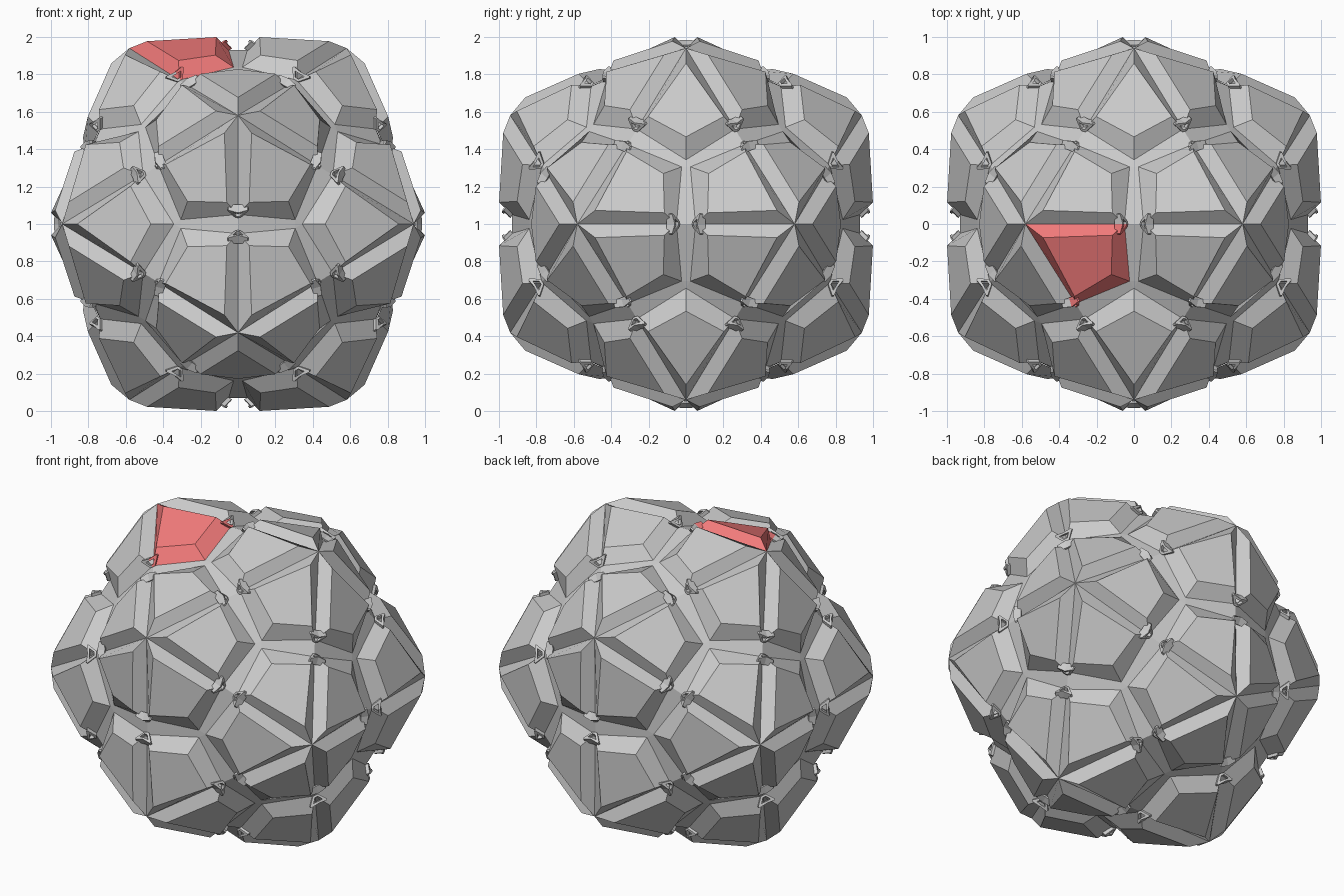
import bpy, bmesh, math
from mathutils import Vector, Matrix

if "Cube" in bpy.data.objects:
    bpy.data.objects.remove(bpy.data.objects["Cube"])

CENTRE = Vector((0, 0, 1))
STEP = math.radians(72)
HALF = math.radians(36)


def polar(r, ang, h):
    return Vector((r * math.cos(ang), r * math.sin(ang), h))


# one kite panel, in a frame whose z axis is the five-fold axis
MIRROR = (Matrix.Rotation(HALF, 3, 'Z') @ Matrix.Diagonal((1, -1, 1)) @ Matrix.Rotation(-HALF, 3, 'Z'))
A = Vector((0, 0, 1.105))            # pyramid tip
M1 = Vector((0.447, 0, 0.82))        # edge midpoint
M2 = MIRROR @ M1
V = polar(0.52, HALF, 0.725)         # pentagon corner
P0 = polar(0.124, HALF, 1.087)       # raised plateau corners
P1 = Vector((0.427, 0.06, 0.911))
P2 = polar(0.459, HALF, 0.832)
P3 = MIRROR @ P1


def add_half_clip(bm, mirrored):
    """Half of the small ring clip straddling the groove at an edge midpoint."""
    outline = [(0, .868), (.05, .874), (.056, .866), (.016, .815), (0, .815),
               (0, .829), (.010, .829), (.030, .856), (0, .856)]
    loops = []
    for depth in (0.415, 0.466):
        pts = [Vector((depth - (0.25 * y if depth > .44 else 0), y, h)) for y, h in outline]
        loops.append([bm.verts.new(MIRROR @ p if mirrored else p) for p in pts])
    back, front = loops
    n = len(outline)
    for i in range(n):
        j = (i + 1) % n
        bm.faces.new((back[i], back[j], front[j], front[i]))
    bm.faces.new(front)
    bm.faces.new(back[::-1])


def kite_mesh():
    bm = bmesh.new()
    v = [bm.verts.new(p) for p in (A, M1, V, M2, P0, P1, P2, P3)]
    bm.faces.new(v[4:])
    for i in range(4):
        j = (i + 1) % 4
        bm.faces.new((v[i], v[j], v[4 + j], v[4 + i]))
    bm.faces.new((v[0], v[3], v[1]))
    bm.faces.new((v[1], v[3], v[2]))
    add_half_clip(bm, False)
    add_half_clip(bm, True)
    bmesh.ops.recalc_face_normals(bm, faces=bm.faces)
    me = bpy.data.meshes.new("kite_panel")
    bm.to_mesh(me)
    bm.free()
    return me


def add_object(name, me, matrix):
    ob = bpy.data.objects.new(name, me)
    ob.matrix_world = matrix
    bpy.context.collection.objects.link(ob)
    return ob


# twelve five-fold axes, each with a direction towards one edge midpoint
phi = (1 + math.sqrt(5)) / 2
frames = []
for shift in range(3):
    for s in (-1, 1):
        for t in (-1, 1):
            def place(x, z):
                c = (x, 0, z)
                return Vector([c[(i - shift) % 3] for i in range(3)]).normalized()
            axis, mate = place(s, t * phi), place(-s, t * phi)
            e1 = (mate - axis * mate.dot(axis)).normalized()
            e2 = axis.cross(e1)
            frames.append(Matrix((e1, e2, axis)).transposed())

# sixty kite panels, one of them red
red = bpy.data.materials.new("red")
red.diffuse_color = (0.9, 0.2, 0.2, 1)
red.use_nodes = True
red.node_tree.nodes["Principled BSDF"].inputs["Base Color"].default_value = red.diffuse_color
grey_mesh = kite_mesh()
red_mesh = grey_mesh.copy()
red_mesh.materials.append(red)
core_points = []
for frame in frames:
    axis = frame.col[2]
    for k in range(5):
        rot = frame @ Matrix.Rotation(k * STEP, 3, 'Z')
        core_points += [rot @ M1, rot @ V]
        is_red = k == 4 and axis.x < -0.3 and axis.z > 0.8
        add_object("red_kite_panel" if is_red else "kite_panel",
                   red_mesh if is_red else grey_mesh,
                   Matrix.Translation(CENTRE) @ rot.to_4x4())

# core that closes the narrow seams between the pentagons
bm = bmesh.new()
for p in core_points:
    bm.verts.new(p)
bmesh.ops.convex_hull(bm, input=bm.verts)
bmesh.ops.dissolve_limit(bm, angle_limit=0.01, verts=bm.verts, edges=bm.edges)
core = bpy.data.meshes.new("core")
bm.to_mesh(core)
bm.free()
add_object("core", core, Matrix.Translation(CENTRE) @ Matrix.Scale(0.998, 4))
